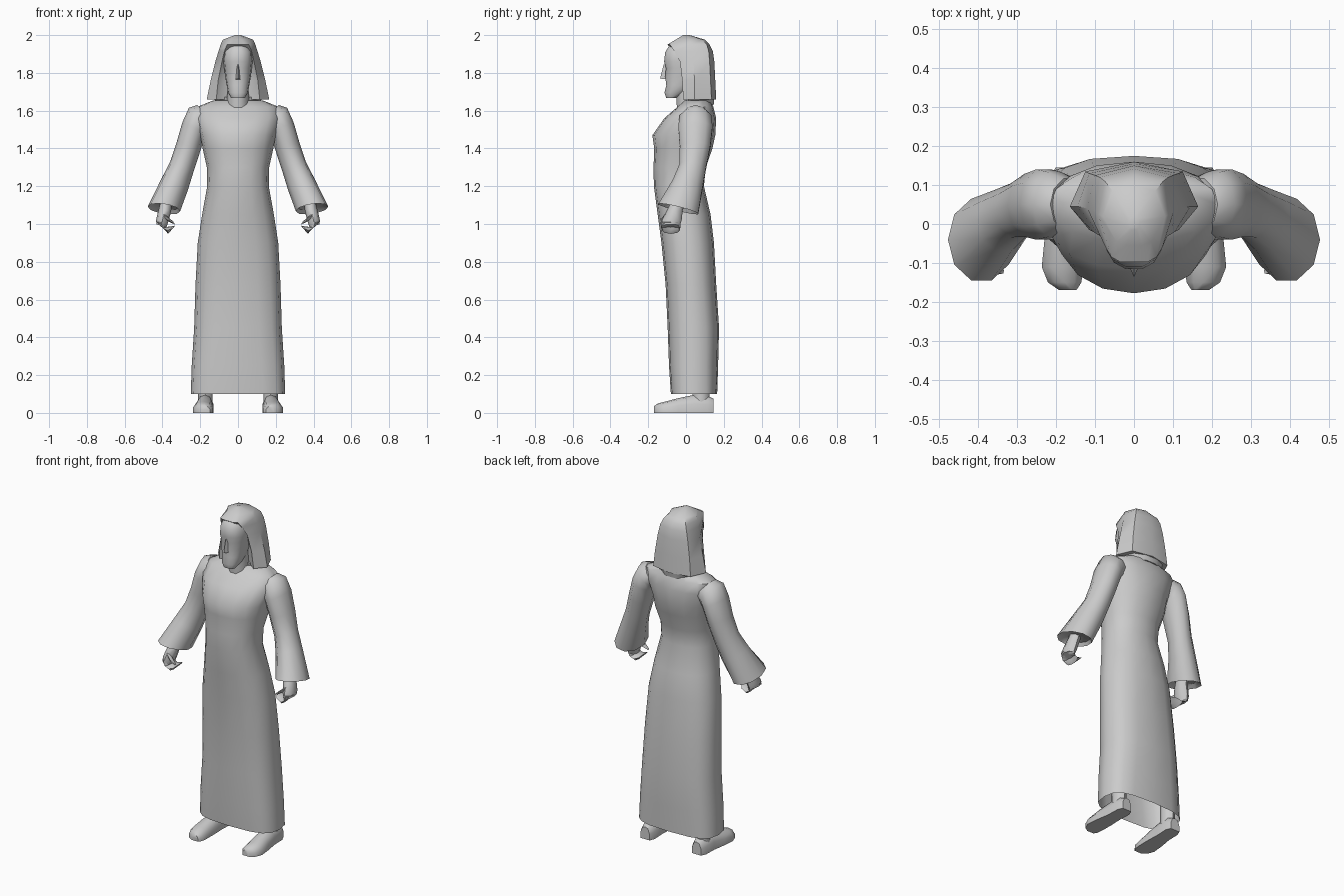
import bpy, bmesh, math
from mathutils import Vector

grey = bpy.data.materials.new("light grey")
grey.diffuse_color = (0.6, 0.6, 0.6, 1)


def loft(name, rings, cap_start=True, cap_end=True, angle=50):
    """Skin a list of equal-length closed rings."""
    bm = bmesh.new()
    rows = [[bm.verts.new(p) for p in r] for r in rings]
    n = len(rows[0])
    for a, b in zip(rows, rows[1:]):
        for i in range(n):
            j = (i + 1) % n
            bm.faces.new((a[i], a[j], b[j], b[i]))
    if cap_start:
        bm.faces.new(rows[0])
    if cap_end:
        bm.faces.new(rows[-1])
    bmesh.ops.recalc_face_normals(bm, faces=bm.faces)
    me = bpy.data.meshes.new(name)
    bm.to_mesh(me)
    bm.free()
    me.materials.append(grey)
    ob = bpy.data.objects.new(name, me)
    bpy.context.collection.objects.link(ob)
    bpy.ops.object.select_all(action='DESELECT')
    ob.select_set(True)
    bpy.context.view_layer.objects.active = ob
    bpy.ops.object.shade_smooth_by_angle(angle=math.radians(angle))
    return ob


def ring(c, u, v, n=10, power=1.0):
    """Superellipse around c spanned by half-axes u and v."""
    c, u, v = Vector(c), Vector(u), Vector(v)
    out = []
    for i in range(n):
        t = 2 * math.pi * i / n
        a, b = math.cos(t), math.sin(t)
        a = math.copysign(abs(a) ** power, a)
        b = math.copysign(abs(b) ** power, b)
        out.append(c + u * a + v * b)
    return out


def level(z, hw, front, back, n=16, power=1.0):
    return ring((0, (front + back) / 2, z), (hw, 0, 0),
                (0, (back - front) / 2, 0), n, power)


def flip(rings, s):
    return [[(p[0] * s, p[1], p[2]) for p in r] for r in rings]


# Robe: z, half width, front, back, squareness
robe = [(0.10, 0.25, -0.08, 0.165, 0.65), (0.25, 0.245, -0.09, 0.17, 0.7),
        (0.45, 0.232, -0.097, 0.175, 0.75), (0.68, 0.225, -0.108, 0.16, 0.8),
        (0.90, 0.213, -0.13, 0.148, 0.85), (1.05, 0.19, -0.15, 0.13, 0.9),
        (1.20, 0.163, -0.17, 0.095, 0.9), (1.30, 0.165, -0.172, 0.105, 0.9),
        (1.40, 0.187, -0.168, 0.14, 0.9), (1.47, 0.2, -0.178, 0.155, 0.95),
        (1.56, 0.225, -0.115, 0.16, 0.9), (1.62, 0.215, -0.045, 0.145, 0.9),
        (1.655, 0.13, -0.01, 0.13, 1.0)]
loft("robe", [level(z, w, f, b, 16, p) for z, w, f, b, p in robe], cap_start=False)

# Neck
loft("neck", [level(1.6, 0.06, -0.05, 0.08, 10), level(1.74, 0.055, -0.06, 0.07, 10)])

# Head with a tapering bearded chin
head = [(1.667, 0.036, -0.105, -0.05), (1.695, 0.053, -0.115, 0.0),
        (1.735, 0.06, -0.106, 0.05), (1.78, 0.068, -0.112, 0.07),
        (1.825, 0.073, -0.108, 0.08), (1.86, 0.077, -0.118, 0.08),
        (1.91, 0.074, -0.112, 0.08), (1.945, 0.055, -0.09, 0.06),
        (1.965, 0.03, -0.05, 0.04)]
loft("head", [level(z, w, f, b, 14, 0.85) for z, w, f, b in head])

# Nose
loft("nose", [[(-0.016, -0.1, 1.765), (0, -0.137, 1.77), (0.016, -0.1, 1.765)],
              [(-0.006, -0.1, 1.845), (0, -0.118, 1.845), (0.006, -0.1, 1.845)]])

# Hood: half outlines from inner front lining to centre back, mirrored into loops
hood_half = [
    (1.66, [(0.055, 0.03), (0.115, -0.015), (0.165, 0.045), (0.125, 0.135)], 0.16),
    (1.76, [(0.06, 0.02), (0.105, -0.02), (0.145, 0.045), (0.115, 0.13)], 0.155),
    (1.86, [(0.055, 0.01), (0.085, -0.032), (0.12, 0.04), (0.1, 0.125)], 0.15),
    (1.915, [(0.045, -0.05), (0.072, -0.062), (0.103, 0.035), (0.088, 0.12)], 0.142),
    (1.95, [(0.035, -0.098), (0.058, -0.085), (0.092, 0.025), (0.075, 0.11)], 0.125),
    (1.976, [(0.02, -0.055), (0.045, -0.045), (0.08, 0.02), (0.055, 0.085)], 0.1),
    (2.0, [(0.006, -0.015), (0.012, -0.01), (0.016, 0.005), (0.01, 0.015)], 0.02)]
loops = []
for z, half, back in hood_half:
    right = [(x, y, z) for x, y in half]
    left = [(-x, y, z) for x, y in reversed(half)]
    loops.append(right + [(0, back, z)] + left)
loft("hood", loops, angle=42)

# Hood skirt tucked into the shoulders at the back
loft("hood_collar", [level(1.63, 0.1, 0.0, 0.15, 10), level(1.672, 0.135, 0.0, 0.155, 10)])

# Sleeve rings: centre, outward axis, depth axis
sleeve = [((0.165, 0.05, 1.57), (0.05, 0, 0.06), (0, 0.07, 0)),
          ((0.205, 0.05, 1.56), (0.055, 0, 0.055), (0, 0.088, 0)),
          ((0.232, 0.05, 1.51), (0.062, 0, 0.03), (0, 0.095, 0)),
          ((0.262, 0.048, 1.41), (0.063, 0, 0.022), (0, 0.085, 0)),
          ((0.298, 0.035, 1.30), (0.06, 0, 0.032), (0, 0.073, -0.01)),
          ((0.335, 0.01, 1.21), (0.07, 0, 0.03), (0, 0.082, -0.02)),
          ((0.392, -0.04, 1.08), (0.086, 0, 0.012), (0, 0.11, -0.027))]
# Inside of the cuff
sleeve += [((0.385, -0.035, 1.10), (0.07, 0, 0.012), (0, 0.09, -0.022))]

# Hand parts
palm = [((0.375, -0.035, 1.14), (0.03, 0, 0), (0, 0.035, 0)),
        ((0.388, -0.06, 1.07), (0.034, 0, 0), (0, 0.042, 0)),
        ((0.40, -0.075, 1.02), (0.034, 0, 0), (0, 0.052, 0)),
        ((0.405, -0.08, 0.99), (0.026, 0, 0.008), (0, 0.048, 0))]
fingers = [((0.408, -0.08, 1.01), (0.025, 0, 0), (0, 0.05, 0)),
           ((0.40, -0.08, 0.98), (0.02, 0, 0.016), (0, 0.05, 0)),
           ((0.375, -0.08, 0.966), (0.004, 0, 0.018), (0, 0.047, 0)),
           ((0.345, -0.08, 0.978), (-0.01, 0, 0.013), (0, 0.043, 0)),
           ((0.335, -0.08, 0.988), (-0.006, 0, 0.006), (0, 0.03, 0))]
thumb = [((0.39, -0.10, 1.04), (0.008, 0, 0.018), (0, 0.018, 0)),
         ((0.36, -0.118, 1.02), (0.006, 0, 0.014), (0, 0.015, 0)),
         ((0.338, -0.12, 1.005), (0.004, 0, 0.007), (0, 0.008, 0))]

# Foot: y, centre x, half width, height
foot = [(0.145, 0.172, 0.03, 0.075), (0.115, 0.172, 0.043, 0.09),
        (0.04, 0.175, 0.042, 0.095), (-0.04, 0.18, 0.05, 0.078),
        (-0.11, 0.184, 0.053, 0.06), (-0.15, 0.178, 0.043, 0.05),
        (-0.17, 0.17, 0.022, 0.035)]


def foot_ring(y, x, w, h):
    return [(x - w, y, 0), (x + w, y, 0), (x + w, y, h * 0.5), (x + w * 0.6, y, h * 0.9),
            (x, y, h), (x - w * 0.6, y, h * 0.9), (x - w, y, h * 0.5)]


for side, s in (("right", 1), ("left", -1)):
    for part, rows, n in (("sleeve", sleeve, 10), ("palm", palm, 8),
                          ("fingers", fingers, 8), ("thumb", thumb, 6)):
        loft(f"{side}_{part}", flip([ring(*r, n) for r in rows], s))
    loft(f"{side}_foot", flip([foot_ring(*f) for f in foot], s))
    # Ankle running up under the hem
    ankle = [ring((0.173, 0.08, z), (0.038, 0, 0), (0, 0.045, 0), 8) for z in (0.05, 0.3)]
    loft(f"{side}_ankle", flip(ankle, s))
